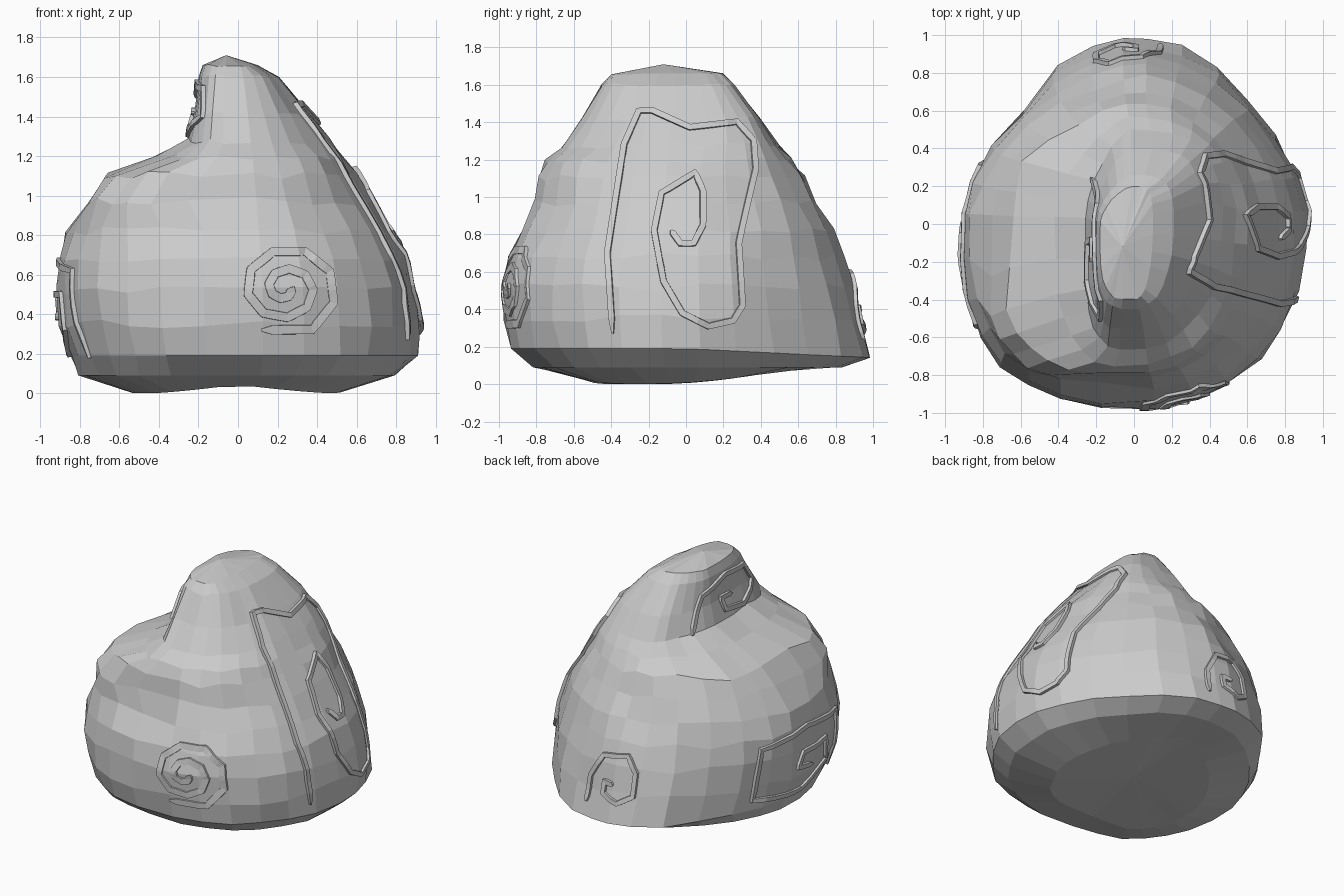
import bpy, bmesh, math, random
from mathutils import Vector
from mathutils.bvhtree import BVHTree

random.seed(4)
cube = bpy.data.objects.get("Cube")
if cube:
    bpy.data.objects.remove(cube, do_unlink=True)

stone = bpy.data.materials.new("grey_stone")
stone.use_nodes = True
GREY = (0.6, 0.6, 0.6, 1)
stone.diffuse_color = GREY
shader = next(n for n in stone.node_tree.nodes if n.type == 'BSDF_PRINCIPLED')
shader.inputs["Base Color"].default_value = GREY
shader.inputs["Roughness"].default_value = 0.9


def add_object(name, bm):
    bmesh.ops.recalc_face_normals(bm, faces=bm.faces[:])
    mesh = bpy.data.meshes.new(name)
    bm.to_mesh(mesh)
    mesh.materials.append(stone)
    obj = bpy.data.objects.new(name, mesh)
    bpy.context.collection.objects.link(obj)
    return obj


# Boulder outline by height: z, reach to -x, +x, -y, +y, blend to peak shape
LEVELS = [
    (0.03, 0.54, 0.52, 0.55, 0.55, 0),
    (0.09, 0.81, 0.80, 0.82, 0.84, 0),
    (0.19, 0.85, 0.91, 0.93, 0.99, 0),
    (0.35, 0.90, 0.92, 0.97, 0.94, 0),
    (0.52, 0.92, 0.90, 0.98, 0.90, 0),
    (0.68, 0.91, 0.85, 0.95, 0.86, 0),
    (0.82, 0.87, 0.77, 0.87, 0.81, 0.05),
    (0.97, 0.76, 0.68, 0.82, 0.72, 0.1),
    (1.10, 0.65, 0.60, 0.79, 0.65, 0.15),
    (1.19, 0.42, 0.54, 0.75, 0.57, 0.3),
    (1.28, 0.26, 0.47, 0.66, 0.50, 0.6),
    (1.42, 0.22, 0.36, 0.56, 0.40, 1),
    (1.60, 0.20, 0.21, 0.45, 0.26, 1),
    (1.66, 0.18, 0.10, 0.40, 0.20, 1),
]
# Squareness of each quadrant at base and peak, keyed by (x >= 0, y >= 0);
# the peak is a ridge running diagonally
CORNERS = {(False, False): (2.6, 4), (True, False): (2.2, 2.2),
           (False, True): (1.6, 1.6), (True, True): (1.7, 3.4)}
# Local swellings and hollows: centre, radius, push
BUMPS = [
    ((-0.62, -0.45, 1.08), 0.14, 0.06),
    ((-0.50, 0.34, 1.06), 0.14, 0.08),
    ((-0.20, -0.80, 0.88), 0.16, -0.04),
    ((-0.15, 0.72, 0.85), 0.18, -0.05),
    ((-0.40, 0.82, 0.25), 0.18, 0.07),
    ((0.34, 0.86, 0.25), 0.18, 0.04),
]
SEGMENTS = 28


def ring_point(level, angle):
    z, left, right, front, back, peak = level
    c, s = math.cos(angle), math.sin(angle)
    quadrant = (c >= 0, s >= 0)
    low, high = CORNERS[quadrant]
    power = low * (1 - peak) + high * peak
    if quadrant == (False, False):                # full shoulder shelf
        power += 1.4 * math.exp(-((z - 1.0) / 0.12) ** 2)
    x = math.copysign(abs(c) ** (2 / power), c) * (right if c >= 0 else left)
    y = math.copysign(abs(s) ** (2 / power), s) * (back if s >= 0 else front)
    rough = min(1, math.hypot(x, y) / 0.6) ** 2
    if z < 0.05:                                  # two-lobed underside
        z = max(0, 0.07 - 0.12 * abs(x) + 0.05 * y)
    elif z < 0.2:                                 # rim dips towards the back
        z -= 0.05 * max(0, y) * (z > 0.1)
    else:                                         # uneven facets
        z += random.uniform(-0.022, 0.022) * rough
    p = Vector((x, y, z))
    out = Vector((x, y, 0)).normalized()
    push = random.uniform(-0.012, 0.012) * rough
    for centre, radius, amount in BUMPS:
        push += amount * math.exp(-((p - Vector(centre)).length / radius) ** 2)
    return p + out * push


# Boulder: lofted rings closed by two fans
bm = bmesh.new()
rings = []
for level in LEVELS:
    rings.append([bm.verts.new(ring_point(level, 2 * math.pi * (i + 0.5) / SEGMENTS))
                  for i in range(SEGMENTS)])
tip = bm.verts.new((-0.06, -0.12, 1.71))
base = bm.verts.new((0, 0, 0.06))
for i in range(SEGMENTS):
    j = (i + 1) % SEGMENTS
    for low, high in zip(rings, rings[1:]):
        bm.faces.new((low[i], low[j], high[j], high[i]))
    bm.faces.new((rings[-1][i], rings[-1][j], tip))
    bm.faces.new((rings[0][j], rings[0][i], base))
bmesh.ops.recalc_face_normals(bm, faces=bm.faces[:])
surface = BVHTree.FromBMesh(bm)
add_object("boulder", bm)
bm.free()


def carved_band(name, path, side, width, height):
    """Lay a raised band along a flat path cast onto the boulder."""
    side = Vector(side)
    steps = 5
    flat = [Vector(a).lerp(Vector(b), k / steps)
            for a, b in zip(path, path[1:]) for k in range(steps)] + [Vector(path[-1])]
    hits = []
    for u, z in flat:
        start = Vector((0, u, z)) if side.x else Vector((u, 0, z))
        point, normal, _, _ = surface.ray_cast(start + side * 3, -side)
        if point:
            hits.append((point, (normal + side).normalized()))
    bm = bmesh.new()
    sections = []
    last = len(hits) - 1
    for i, (p, n) in enumerate(hits):
        along = hits[min(i + 1, last)][0] - hits[max(i - 1, 0)][0]
        across = along.cross(n).normalized()
        half = width / 2 * (0.3 if i in (0, last) else 1)
        sections.append([bm.verts.new(p + across * half * a + n * b) for a, b in
                         ((-1, -0.03), (-0.8, height), (0.8, height), (1, -0.03))])
    for a, b in zip(sections, sections[1:]):
        for k in range(4):
            m = (k + 1) % 4
            bm.faces.new((a[k], a[m], b[m], b[k]))
    bm.faces.new(sections[0])
    bm.faces.new(sections[-1])
    add_object(name, bm)
    bm.free()


def spiral(cx, cz, rx, rz, start, turns, count):
    """Inward spiral points, turning anticlockwise."""
    points = []
    for i in range(count):
        t = i / (count - 1)
        a = math.radians(start + 360 * turns * t)
        r = 1 - 0.92 * t
        points.append((cx + rx * r * math.cos(a), cz + rz * r * math.sin(a)))
    return points


# Large hooked spiral on the +x face
carved_band("left_spiral", [
    (-0.39, 0.27), (-0.42, 0.7), (-0.33, 1.28), (-0.25, 1.46), (-0.18, 1.46),
    (0.02, 1.37), (0.27, 1.4), (0.36, 1.3), (0.37, 1.15), (0.28, 0.75),
    (0.3, 0.42), (0.25, 0.34), (0.12, 0.31), (-0.02, 0.38), (-0.12, 0.55),
    (-0.17, 0.82), (-0.13, 1.02), (0.05, 1.13), (0.09, 1.03), (0.09, 0.85),
    (0.04, 0.75), (-0.03, 0.75), (-0.08, 0.82)], (1, 0, 0), 0.04, 0.018)

# Shallow spiral on the front
carved_band("front_spiral", [(0.12, 0.32)] + spiral(0.24, 0.53, 0.27, 0.24, -60, 2.2, 20),
            (0, -1, 0), 0.055, 0.01)

# Hooked spiral low on the back
carved_band("back_spiral", [
    (0.14, 0.24), (0.13, 0.42), (0.04, 0.58), (-0.13, 0.6), (-0.2, 0.5),
    (-0.2, 0.34), (-0.1, 0.28), (0.01, 0.33), (0.01, 0.41), (-0.06, 0.4)],
    (0, 1, 0), 0.04, 0.018)

# Wide spiral on the -x face
carved_band("right_spiral", [
    (-0.55, 0.18), (-0.52, 0.62), (-0.1, 0.67), (0.3, 0.62), (0.33, 0.25),
    (-0.1, 0.2), (-0.35, 0.33), (-0.33, 0.5), (-0.05, 0.5), (0, 0.4),
    (-0.15, 0.38)], (-1, 0, 0), 0.04, 0.018)

# Spiral on the steep wall beside the peak
carved_band("peak_spiral", [
    (0.24, 1.27), (0.1, 1.5), (-0.15, 1.57), (-0.4, 1.54), (-0.5, 1.4),
    (-0.3, 1.31), (-0.1, 1.34), (-0.08, 1.43), (-0.2, 1.42)],
    (-1, 0, 0), 0.04, 0.018)
